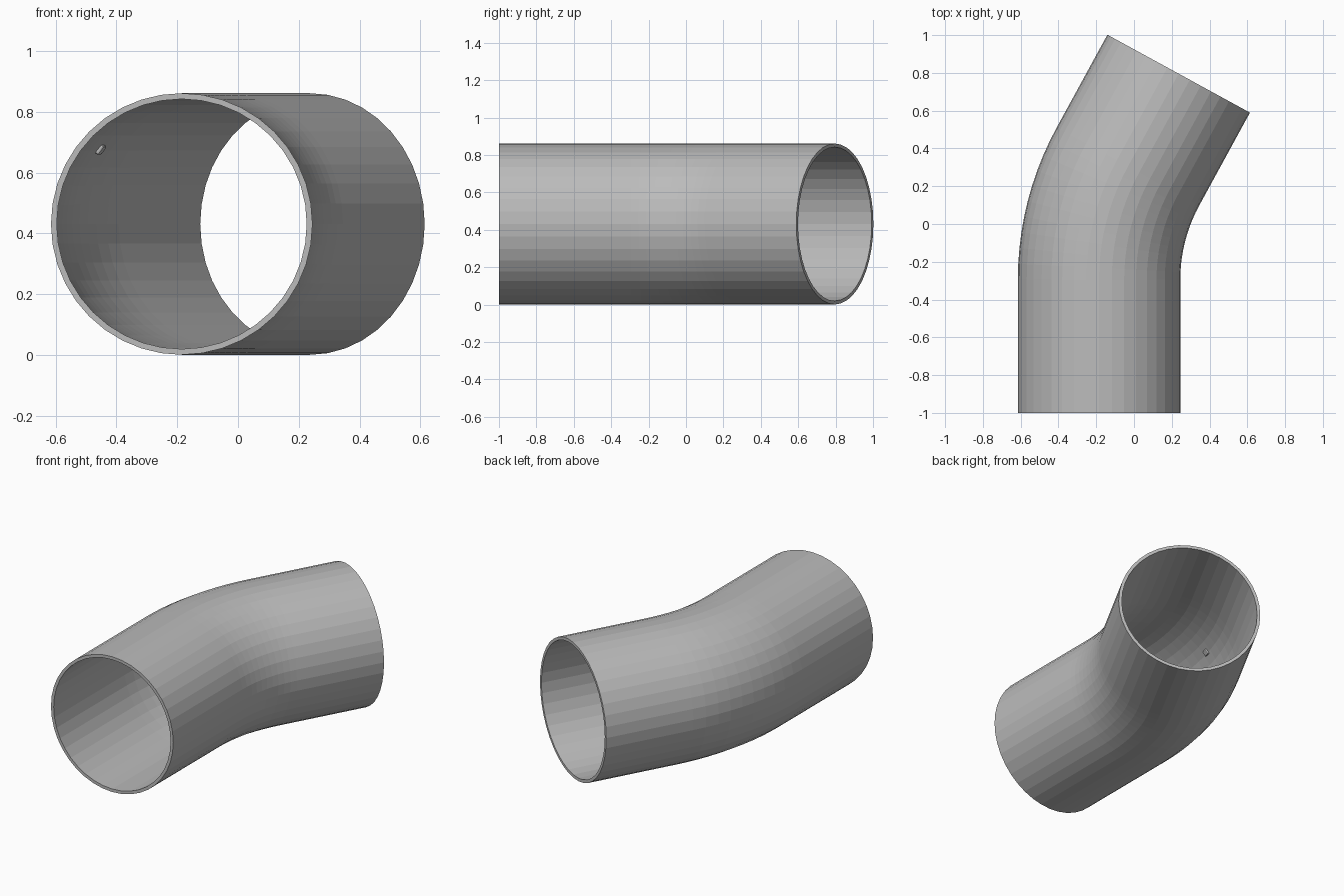
import bpy
import bmesh
import math
from mathutils import Matrix, Vector

cube = bpy.data.objects.get("Cube")
if cube:
    bpy.data.objects.remove(cube, do_unlink=True)

SIDES = 40
OUTER, INNER = 0.43, 0.411
CENTRE_X, CENTRE_Z = -0.185, 0.431
BEND_RADIUS, BEND_ANGLE, BEND_STEPS = 1.25, 0.5, 10
BEND_START, TAIL = -0.295, 0.56

grey = bpy.data.materials.new("pipe grey")
grey.use_nodes = True
grey.diffuse_color = (0.5, 0.5, 0.5, 1)
grey.node_tree.nodes["Principled BSDF"].inputs["Base Color"].default_value = (0.5, 0.5, 0.5, 1)


def add_object(name, bm):
    bmesh.ops.recalc_face_normals(bm, faces=bm.faces)
    mesh = bpy.data.meshes.new(name)
    bm.to_mesh(mesh)
    bm.free()
    mesh.materials.append(grey)
    obj = bpy.data.objects.new(name, mesh)
    bpy.context.collection.objects.link(obj)
    return obj


def bend_frame(angle):
    """Frame on the pipe axis: x across the bend, y along the pipe, z up."""
    x = CENTRE_X + BEND_RADIUS * (1 - math.cos(angle))
    y = BEND_START + BEND_RADIUS * math.sin(angle)
    return Matrix.Translation((x, y, CENTRE_Z)) @ Matrix.Rotation(-angle, 4, "Z")


# Axis stations: straight inlet, bend, straight outlet
frames = [Matrix.Translation((CENTRE_X, -1, CENTRE_Z))]
frames += [bend_frame(BEND_ANGLE * i / BEND_STEPS) for i in range(BEND_STEPS + 1)]
frames.append(frames[-1] @ Matrix.Translation((0, TAIL, 0)))

# Pipe wall: outer skin forward, inner skin back, closed at both rims
bm = bmesh.new()


def ring(frame, radius):
    turns = [math.tau * i / SIDES for i in range(SIDES)]
    return [bm.verts.new(frame @ Vector((radius * math.cos(t), 0, radius * math.sin(t))))
            for t in turns]


rings = [ring(f, OUTER) for f in frames] + [ring(f, INNER) for f in reversed(frames)]
for k, a in enumerate(rings):
    b = rings[(k + 1) % len(rings)]
    for i in range(SIDES):
        j = (i + 1) % SIDES
        bm.faces.new((a[i], a[j], b[j], b[i]))
add_object("bent_pipe", bm)

# Small rounded nub on the inner wall of the bend
bm = bmesh.new()
bmesh.ops.create_cube(bm, size=1, matrix=Matrix.Diagonal((0.02, 0.04, 0.035, 1)))
bmesh.ops.bevel(bm, geom=bm.edges[:], offset=0.006, segments=2, affect="EDGES", profile=0.5)
nub = add_object("inner_nub", bm)
nub.matrix_world = (bend_frame(0.272) @ Matrix.Rotation(math.radians(37), 4, "Y")
                    @ Matrix.Translation((-0.408, 0, 0)))
